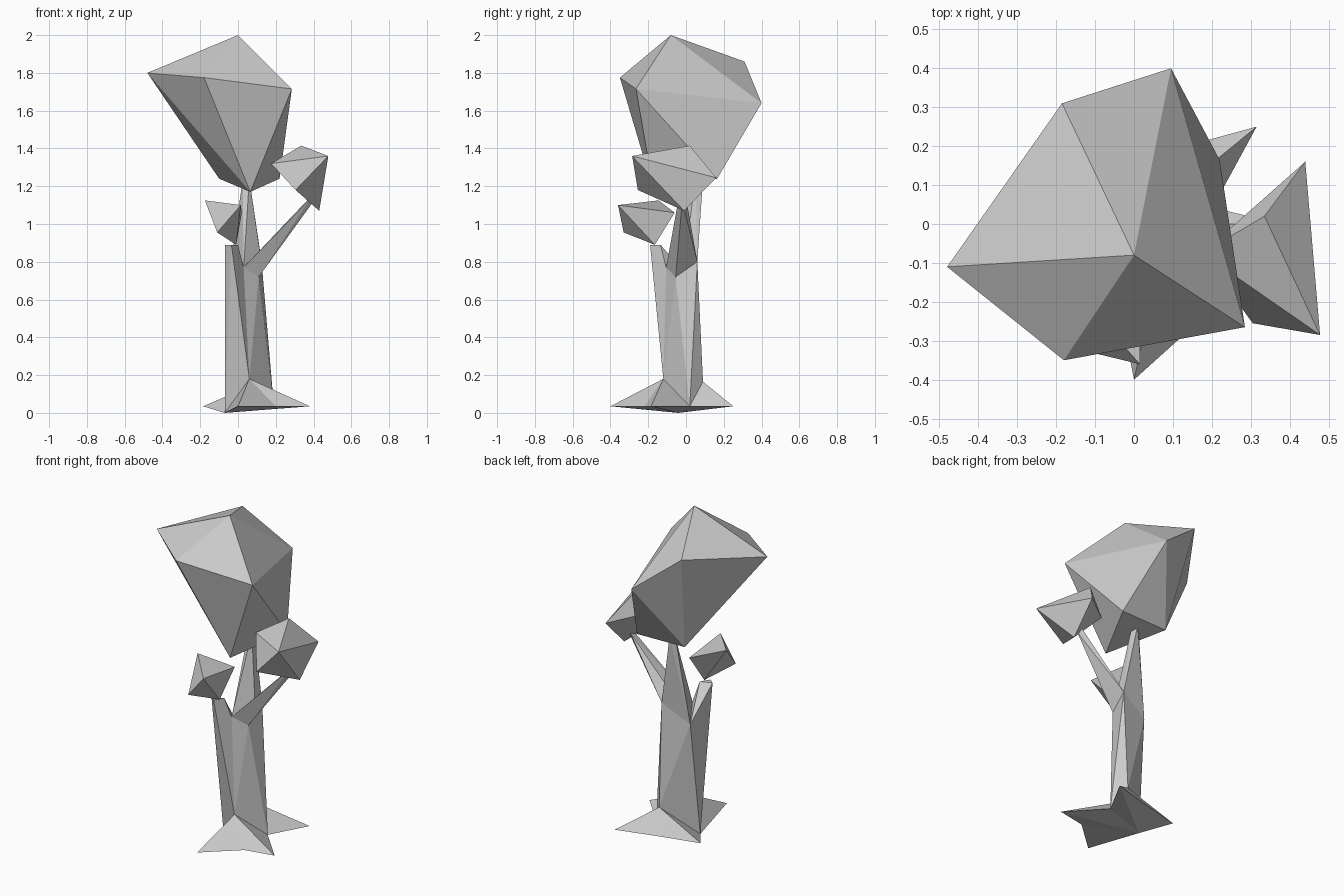
import bpy
import bmesh

default_cube = bpy.data.objects.get("Cube")
if default_cube:
    bpy.data.objects.remove(default_cube, do_unlink=True)


def make_material(name, colour):
    material = bpy.data.materials.new(name)
    material.use_nodes = True
    material.diffuse_color = colour
    material.node_tree.nodes["Principled BSDF"].inputs["Base Color"].default_value = colour
    return material


grey = make_material("plain_grey", (0.6, 0.6, 0.6, 1))


def faceted_block(name, points):
    """Flat-shaded solid wrapped tightly around a few corner points."""
    bm = bmesh.new()
    for point in points:
        bm.verts.new(point)
    result = bmesh.ops.convex_hull(bm, input=bm.verts)
    unused = [item for item in result["geom_interior"] if isinstance(item, bmesh.types.BMVert)]
    bmesh.ops.delete(bm, geom=unused, context="VERTS")
    bmesh.ops.recalc_face_normals(bm, faces=bm.faces)
    mesh = bpy.data.meshes.new(name)
    bm.to_mesh(mesh)
    bm.free()
    mesh.materials.append(grey)
    block = bpy.data.objects.new(name, mesh)
    bpy.context.collection.objects.link(block)
    return block


# Shared corners at the foot of the trunk
foot_left = (-0.07, -0.04, 0)
foot_front = (0.06, -0.12, 0.18)
foot_right = (0.19, 0.02, 0.035)
foot_back = (0.12, 0.09, 0.165)

# Shared corners where the trunk forks
fork_left = (-0.05, 0.03, 0.7)
fork_front = (0.03, -0.105, 0.77)
fork_right = (0.11, -0.055, 0.72)
fork_back = (0.125, 0.06, 0.8)
fork_middle = (0.115, 0, 0.86)

# Trunk
faceted_block("trunk", [foot_left, foot_front, foot_right, foot_back,
                        fork_left, fork_front, fork_right, fork_back])

# Three limbs rising from the fork
faceted_block("main_limb", [fork_left, fork_front, fork_back, fork_middle,
                            (0.025, 0.07, 1.24), (0.06, 0.05, 1.24), (0.05, 0.09, 1.24)])
faceted_block("side_limb", [fork_front, fork_right, fork_back, fork_middle,
                            (0.38, -0.04, 1.13), (0.4, -0.02, 1.12), (0.38, 0, 1.14)])
faceted_block("front_limb", [foot_left, foot_front, fork_left, fork_front,
                             (-0.07, -0.16, 0.89), (-0.035, -0.19, 0.89), (0, -0.135, 0.89)])

# Spreading roots, each a wedge between two ground notches
ground = 0.035
front_notch = (0.2, -0.22, ground)
back_notch = (0.06, 0.18, ground)
roots = {
    "front_root": ((0, -0.4, ground), foot_front, foot_left, front_notch),
    "right_root": ((0.38, -0.185, ground), foot_front, front_notch, foot_right),
    "back_root": ((0.315, 0.25, ground), foot_back, foot_right, back_notch),
    "left_root": ((-0.185, 0.12, ground), foot_back, back_notch, foot_left),
}
for name, corners in roots.items():
    faceted_block(name, [*corners, foot_left])

# Leaf clumps
faceted_block("large_crown", [
    (0, -0.08, 2), (-0.48, -0.11, 1.8), (-0.185, 0.31, 1.86),
    (0.095, 0.4, 1.64), (0.285, -0.265, 1.715), (-0.18, -0.35, 1.775),
    (0.065, -0.17, 1.17), (-0.1, 0.155, 1.24), (0.22, 0.165, 1.24)])
faceted_block("side_crown", [
    (0.478, -0.285, 1.36), (0.335, 0.02, 1.415), (0.44, 0.16, 1.245),
    (0.305, -0.255, 1.18), (0.43, -0.01, 1.07), (0.175, -0.075, 1.32)])
faceted_block("front_crown", [
    (0.015, -0.36, 1.1), (-0.175, -0.145, 1.125), (-0.11, -0.33, 0.955),
    (-0.01, -0.165, 0.89), (0.02, -0.06, 1.06)])
